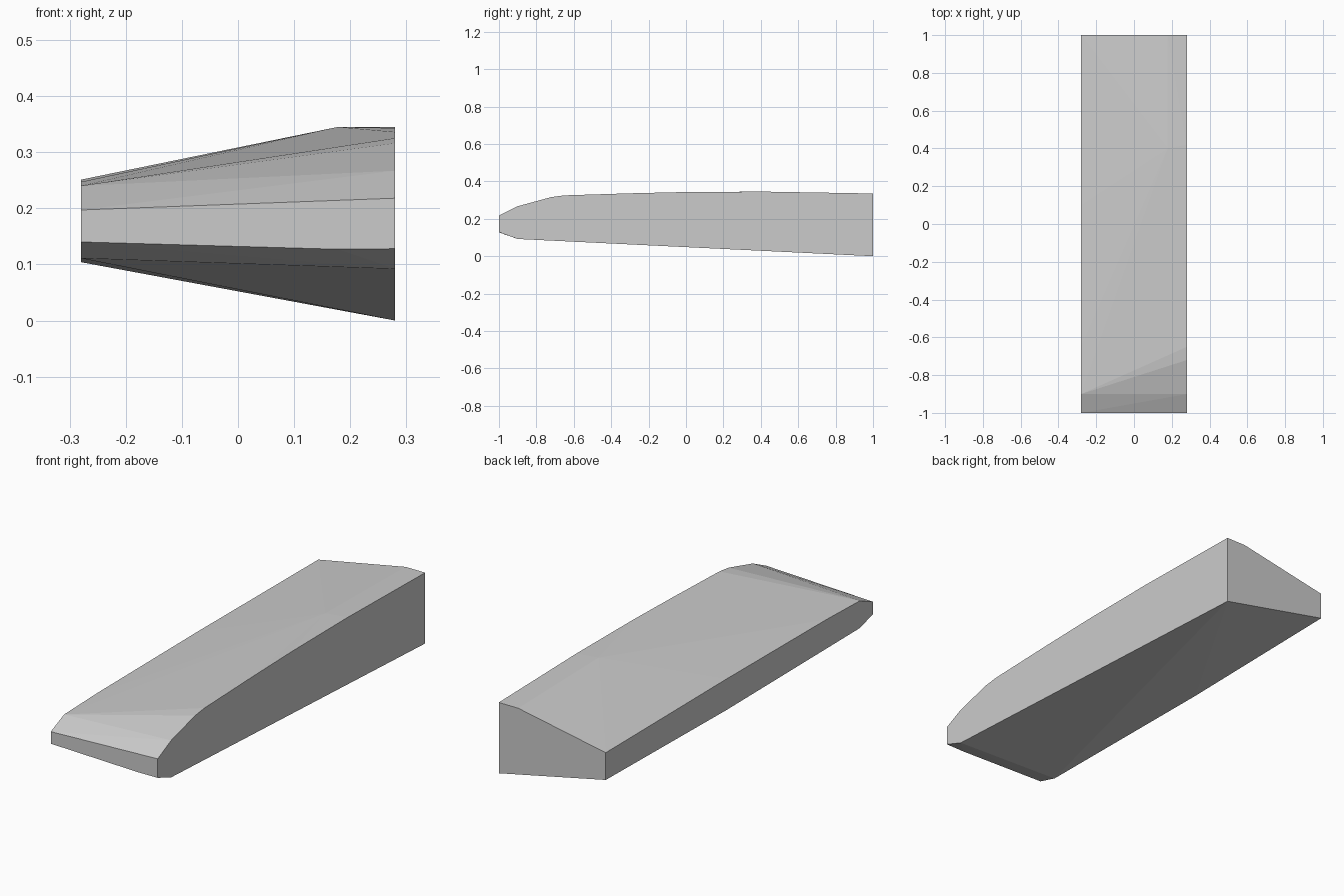
import bpy, bmesh

if "Cube" in bpy.data.objects:
    bpy.data.objects.remove(bpy.data.objects["Cube"])

# Side profiles (y, z): tall right side, low left side, and the upper ridge
RIGHT = [(-1, .128), (-1, .218), (-.9, .267), (-.72, .316), (-.65, .325),
         (-.3, .336), (0, .343), (.42, .345), (1, .335), (1, 0), (-.9, .092)]
LEFT = [(-1, .14), (-1, .197), (-.9, .24), (-.65, .247), (.1, .251),
        (1, .247), (1, .118), (.1, .104), (-.9, .111)]
RIDGE = [(-1, .127), (.4, .345), (1, .335)]

# Wedge body: convex skin over the three profiles
bm = bmesh.new()
for x, profile in ((.28, RIGHT), (-.28, LEFT), (.178, RIDGE)):
    for y, z in profile:
        bm.verts.new((x, y, z))
res = bmesh.ops.convex_hull(bm, input=bm.verts[:])
loose = {g for g in res["geom_interior"] + res["geom_unused"]
         if isinstance(g, bmesh.types.BMVert)}
bmesh.ops.delete(bm, geom=list(loose), context="VERTS")
bmesh.ops.recalc_face_normals(bm, faces=bm.faces[:])

mesh = bpy.data.meshes.new("wedge_body")
bm.to_mesh(mesh)
bm.free()
body = bpy.data.objects.new("wedge_body", mesh)
bpy.context.collection.objects.link(body)

# Plain grey
grey = bpy.data.materials.new("light_grey")
grey.diffuse_color = (.6, .6, .6, 1)
grey.use_nodes = True
grey.node_tree.nodes["Principled BSDF"].inputs["Base Color"].default_value = grey.diffuse_color
mesh.materials.append(grey)
